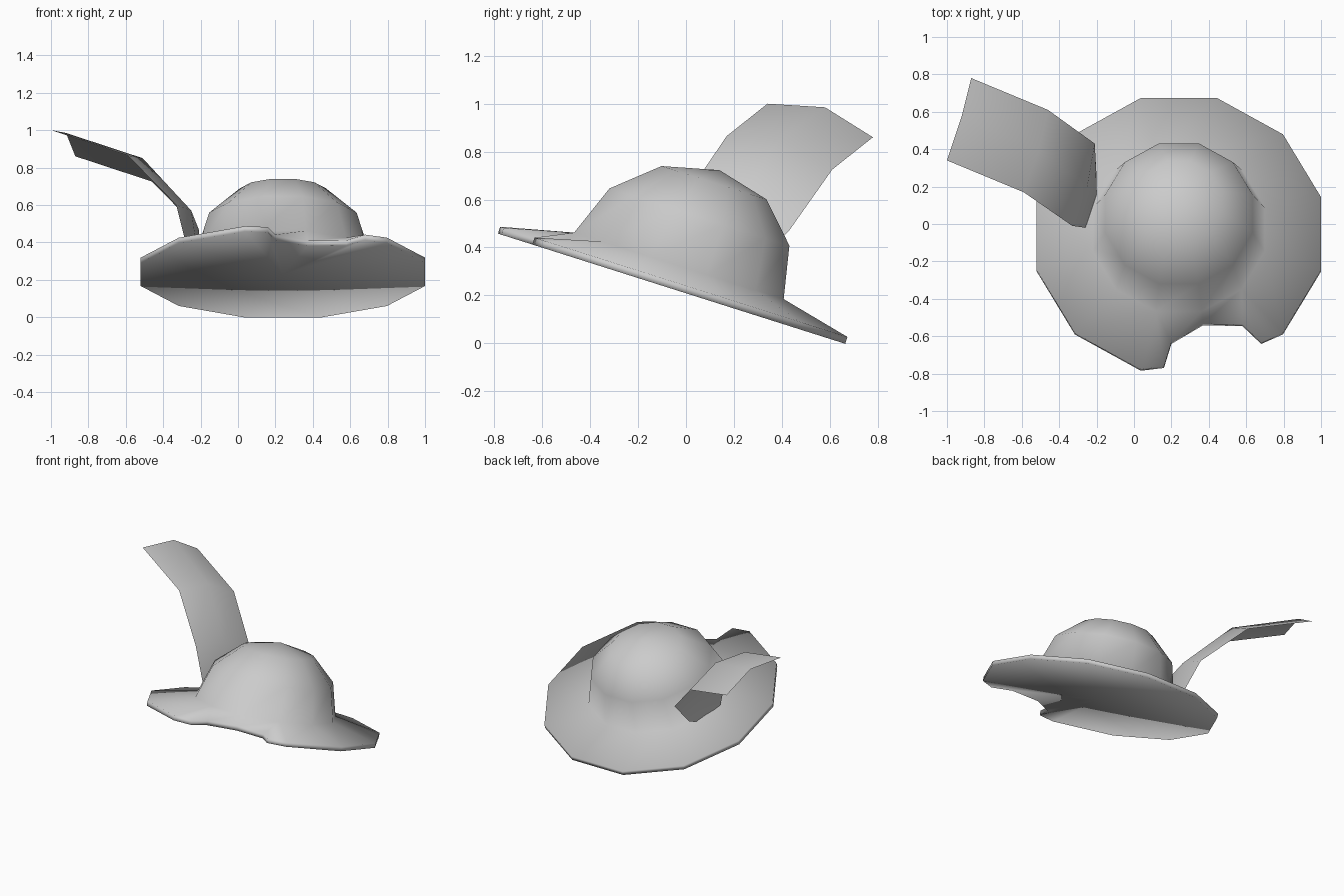
import bpy, bmesh, math
from mathutils import Matrix, Vector

cube = bpy.data.objects.get("Cube")
if cube:
    bpy.data.objects.remove(cube)

felt = bpy.data.materials.new("light_grey")
felt.use_nodes = True
GREY = (0.6, 0.6, 0.6, 1)
felt.diffuse_color = GREY
felt.node_tree.nodes["Principled BSDF"].inputs["Base Color"].default_value = GREY


def finish(name, bm, recalc=True):
    """Turn a bmesh into a smooth-shaded object."""
    if recalc:
        bmesh.ops.recalc_face_normals(bm, faces=bm.faces)
    for f in bm.faces:
        f.smooth = True
    mesh = bpy.data.meshes.new(name)
    bm.to_mesh(mesh)
    bm.free()
    mesh.materials.append(felt)
    ob = bpy.data.objects.new(name, mesh)
    bpy.context.collection.objects.link(ob)
    return ob


SIDES = 12


def polar(k, r, shift=0.0):
    a = math.radians(15 + 30 * k)
    return r * math.cos(a), r * math.sin(a) + shift


# Crown: stacked twelve-sided rings closed by an apex
bm = bmesh.new()
rings = []
for r, h, shift in [(0.475, 0.10, 0), (0.408, 0.32, 0.02), (0.238, 0.475, 0.035)]:
    rings.append([bm.verts.new((*polar(k, r, shift), h)) for k in range(SIDES)])
for low, high in zip(rings, rings[1:]):
    for k in range(SIDES):
        j = (k + 1) % SIDES
        bm.faces.new((low[k], low[j], high[j], high[k]))
apex = bm.verts.new((0, 0.041, 0.532))
for k in range(SIDES):
    bm.faces.new((rings[-1][k], rings[-1][(k + 1) % SIDES], apex))

# Brim outline: regular rim with a notch bitten out of the front left;
# each rim point is tied to a vertex of the crown base
rim = [(polar(k, 0.787), k) for k in range(9)]
rim += [((-0.08, -0.745), 8), ((-0.04, -0.61), 9), ((0.13, -0.505), 9),
        ((0.34, -0.51), 10), ((0.44, -0.61), 10), (polar(10, 0.787), 10)]
rim.append((polar(11, 0.787), 11))

# Brim: sloping top, thin edge and flat underside
top = [bm.verts.new((*p, 0.03)) for p, _ in rim]
bottom = [bm.verts.new((*p, 0)) for p, _ in rim]
hub = bm.verts.new((0, 0, 0))
base = rings[0]
for i in range(len(rim)):
    j = (i + 1) % len(rim)
    a, b = rim[i][1], rim[j][1]
    if a == b:
        bm.faces.new((top[i], top[j], base[a]))
    else:
        bm.faces.new((top[i], top[j], base[b], base[a]))
    bm.faces.new((bottom[i], bottom[j], top[j], top[i]))
    bm.faces.new((bottom[j], bottom[i], hub))
hat = finish("hat", bm)
tilt = Matrix.Rotation(math.radians(-17.6), 4, "X")
hat.data.transform(Matrix.Translation(Vector((0.24, -0.06, 0.228))) @ tilt)

# Feather: curved strip from the brim out to the upper right, three points across
sections = [
    [(-0.26, -0.02, 0.32), (-0.20, 0.15, 0.25), (-0.20, 0.25, 0.29)],
    [(-0.33, -0.01, 0.60), (-0.25, 0.20, 0.57), (-0.21, 0.43, 0.47)],
    [(-0.59, 0.17, 0.865), (-0.51, 0.39, 0.85), (-0.46, 0.61, 0.725)],
    [(-1.00, 0.34, 1.00), (-0.92, 0.58, 0.985), (-0.87, 0.78, 0.86)],
]
bm = bmesh.new()
rows = [[bm.verts.new(p) for p in s] for s in sections]
for low, high in zip(rows, rows[1:]):
    for c in range(2):
        bm.faces.new((low[c], low[c + 1], high[c + 1], high[c]))
finish("feather", bm, recalc=False)
